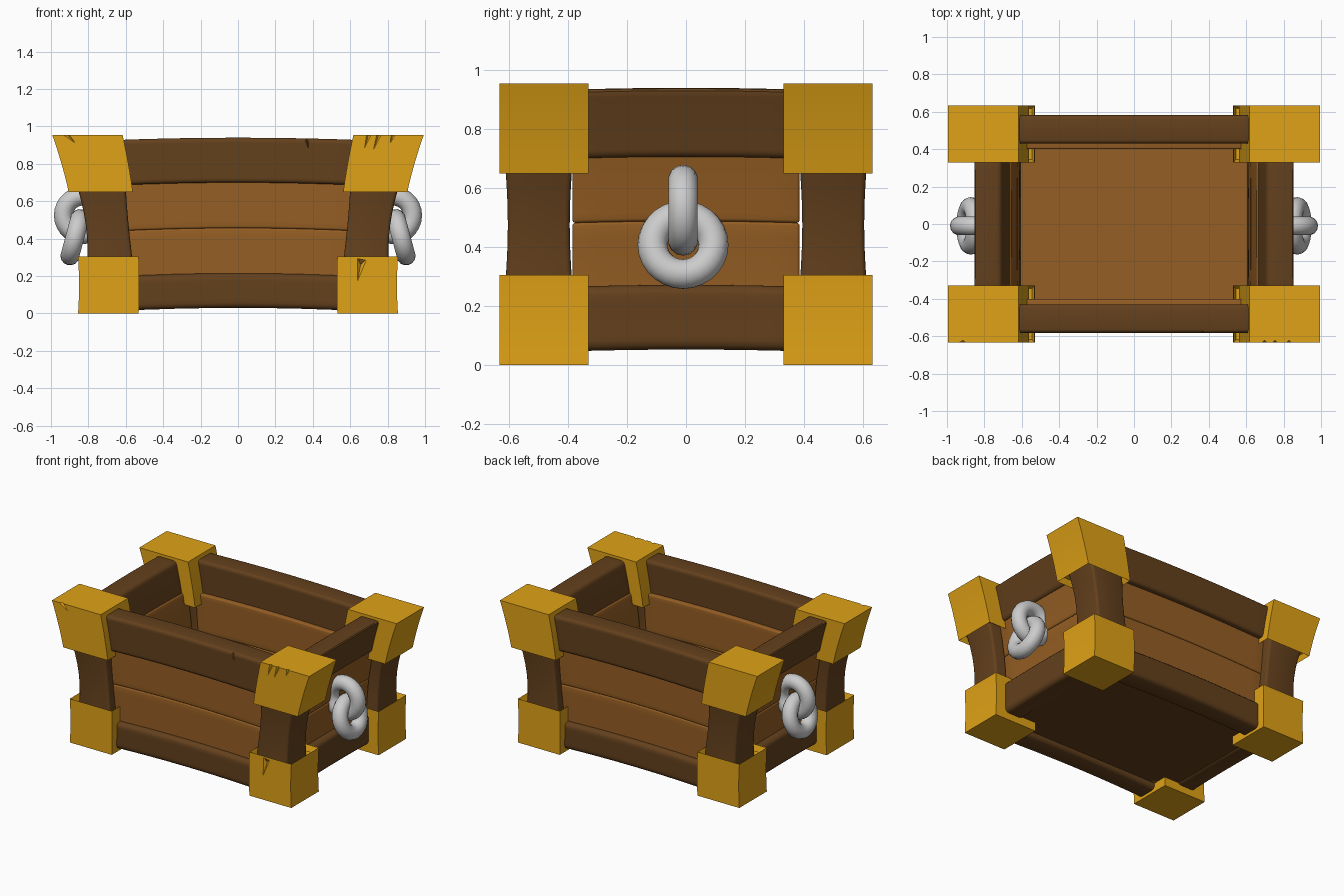
import bpy, bmesh
from math import radians
from mathutils import Vector

if "Cube" in bpy.data.objects:
    bpy.data.objects.remove(bpy.data.objects["Cube"])


def material(name, rgb):
    m = bpy.data.materials.new(name)
    m.diffuse_color = (*rgb, 1)
    m.use_nodes = True
    m.node_tree.nodes["Principled BSDF"].inputs["Base Color"].default_value = m.diffuse_color
    return m


GOLD = material("gold", (0.74, 0.36, 0.008))
LIGHT = material("light_wood", (0.30, 0.112, 0.017))
DARK = material("dark_wood", (0.127, 0.052, 0.012))


def flare(co):
    # the whole chest widens in x towards the rim
    co.x *= 1 + 0.26 * (co.z - 0.15) ** 2


def arch(co):
    co.z -= 0.04 * (co.x ** 2 if abs(co.y) > 0.39 else co.y ** 2)


def waist(co):
    # posts are pinched halfway up
    t = max(0, 1 - ((co.z - 0.475) / 0.2) ** 2)
    for axis, mid in ((0, 0.68), (1, 0.5)):
        c = mid if co[axis] > 0 else -mid
        co[axis] = c + (co[axis] - c) * (1 - 0.08 * t)


def block(name, xs, ys, zs, mat, bevel=0.0, shape=None, rim=0):
    """Box between coordinate pairs, sliced so it can follow the curved shape."""
    lo = Vector((min(xs), min(ys), min(zs)))
    hi = Vector((max(xs), max(ys), max(zs)))
    bm = bmesh.new()
    bmesh.ops.create_cube(bm, size=1)
    for v in bm.verts:
        v.co = Vector([lo[i] + (v.co[i] + 0.5) * (hi[i] - lo[i]) for i in range(3)])
    if bevel:
        bmesh.ops.bevel(bm, geom=bm.edges[:], offset=bevel, segments=3,
                        profile=0.5, affect='EDGES')
    if rim:
        bm.normal_update()
        face = [f for f in bm.faces if f.normal.z * rim > 0.9]
        bmesh.ops.inset_region(bm, faces=face, thickness=0.022)
        bmesh.ops.translate(bm, verts=face[0].verts[:], vec=(0, 0, -0.04 * rim))
    size = hi - lo
    for axis in range(3):
        n = 8 if size[axis] > 0.5 or axis == 2 else 1
        for k in range(1, n):
            p, no = lo.copy(), Vector((0, 0, 0))
            p[axis] += size[axis] * k / n
            no[axis] = 1
            bmesh.ops.bisect_plane(bm, geom=bm.verts[:] + bm.edges[:] + bm.faces[:],
                                   plane_co=p, plane_no=no)
    for v in bm.verts:
        if shape:
            shape(v.co)
        flare(v.co)
    bmesh.ops.recalc_face_normals(bm, faces=bm.faces[:])
    me = bpy.data.meshes.new(name)
    bm.to_mesh(me)
    bm.free()
    me.materials.append(mat)
    ob = bpy.data.objects.new(name, me)
    bpy.context.collection.objects.link(ob)
    return ob


# corner posts with gold caps
caps = {}
for sx, sn in ((-1, "left"), (1, "right")):
    for sy, fn in ((-1, "front"), (1, "back")):
        tag = f"{fn}_{sn}"
        cx, cy = (0.528 * sx, 0.85 * sx), (0.33 * sy, 0.633 * sy)
        caps["low_" + tag] = block("lower_cap_" + tag, cx, cy, (0, 0.305), GOLD, rim=1)
        caps["up_" + tag] = block("upper_cap_" + tag, cx, cy, (0.65, 0.955), GOLD, rim=-1)
        block("post_" + tag, (0.56 * sx, 0.802 * sx), (0.385 * sy, 0.613 * sy),
              (0.2, 0.75), DARK, 0.018, waist)

# front and back: rails and planks
for s, n in ((-1, "front"), (1, "back")):
    y = (0.43 * s, 0.582 * s)
    rail = block(n + "_top_rail", (-0.62, 0.62), y, (0.70, 0.94), DARK, 0.02, arch)
    if s < 0:
        front_rail = rail
    block(n + "_bottom_rail", (-0.66, 0.66), y, (0.03, 0.215), DARK, 0.03, arch)
    for i, z in enumerate(((0.07, 0.457), (0.457, 0.725))):
        block(f"{n}_plank_{i}", (-0.66, 0.66), (0.40 * s, 0.545 * s), z, LIGHT, 0.01, arch)

# left and right: rails and planks
for s, n in ((-1, "left"), (1, "right")):
    y = (-0.385, 0.385)
    block(n + "_top_rail", (0.612 * s, 0.74 * s), y, (0.705, 0.94), DARK, 0.02, arch)
    block(n + "_bottom_rail", (0.63 * s, 0.775 * s), y, (0.053, 0.272), DARK, 0.03, arch)
    for i, z in enumerate(((0.07, 0.488), (0.488, 0.73))):
        block(f"{n}_plank_{i}", (0.605 * s, 0.725 * s), y, z, LIGHT, 0.01, arch)

# floor: light inside, dark underneath
block("floor_inside", (-0.64, 0.64), (-0.43, 0.43), (0.085, 0.12), LIGHT)
block("floor_underside", (-0.69, 0.69), (-0.47, 0.47), (0.06, 0.09), DARK)

# iron handles: a fixed link and a hanging ring on each side
for s, n in ((-1, "left"), (1, "right")):
    for part, loc, rot in (("fixed_link", (0.83 * s, -0.01, 0.525), (radians(90), 0, 0)),
                           ("hanging_ring", (0.872 * s, -0.01, 0.408), (0, radians(75 * s), 0))):
        bpy.ops.mesh.primitive_torus_add(major_radius=0.103, minor_radius=0.051,
                                         major_segments=28, minor_segments=14,
                                         location=loc, rotation=rot)
        bpy.context.object.name = f"{n}_{part}"

# wear nicks cut into the front
upper, lower = caps["up_front_right"], caps["low_front_right"]
for target, x, y, z, depth, tilt in (
        (upper, 0.70, -0.633, 0.96, 0.08, 0.3), (upper, 0.755, -0.633, 0.96, 0.09, 0.35),
        (upper, 0.83, -0.633, 0.96, 0.05, 0.3), (lower, 0.65, -0.633, 0.28, 0.10, 0.2),
        (caps["up_front_left"], -0.92, -0.633, 0.96, 0.07, -0.8),
        (front_rail, 0.365, -0.582, 0.94, 0.06, -0.2)):
    bpy.ops.mesh.primitive_cone_add(vertices=4, radius1=0.0, radius2=0.024, depth=depth * 2,
                                    location=(x, y, z), rotation=(0, tilt, 0))
    cutter = bpy.context.object
    if target is lower:
        cutter.location.z -= depth / 2
        cutter.scale.z = 0.6
    cutter.hide_render = True
    mod = target.modifiers.new("nick", 'BOOLEAN')
    mod.operation, mod.object = 'DIFFERENCE', cutter
    bpy.context.view_layer.objects.active = target
    bpy.ops.object.modifier_apply(modifier=mod.name)
    bpy.data.objects.remove(cutter)

# smooth curves, crisp edges
bpy.ops.object.select_all(action='SELECT')
bpy.ops.object.shade_smooth_by_angle(angle=radians(35))
